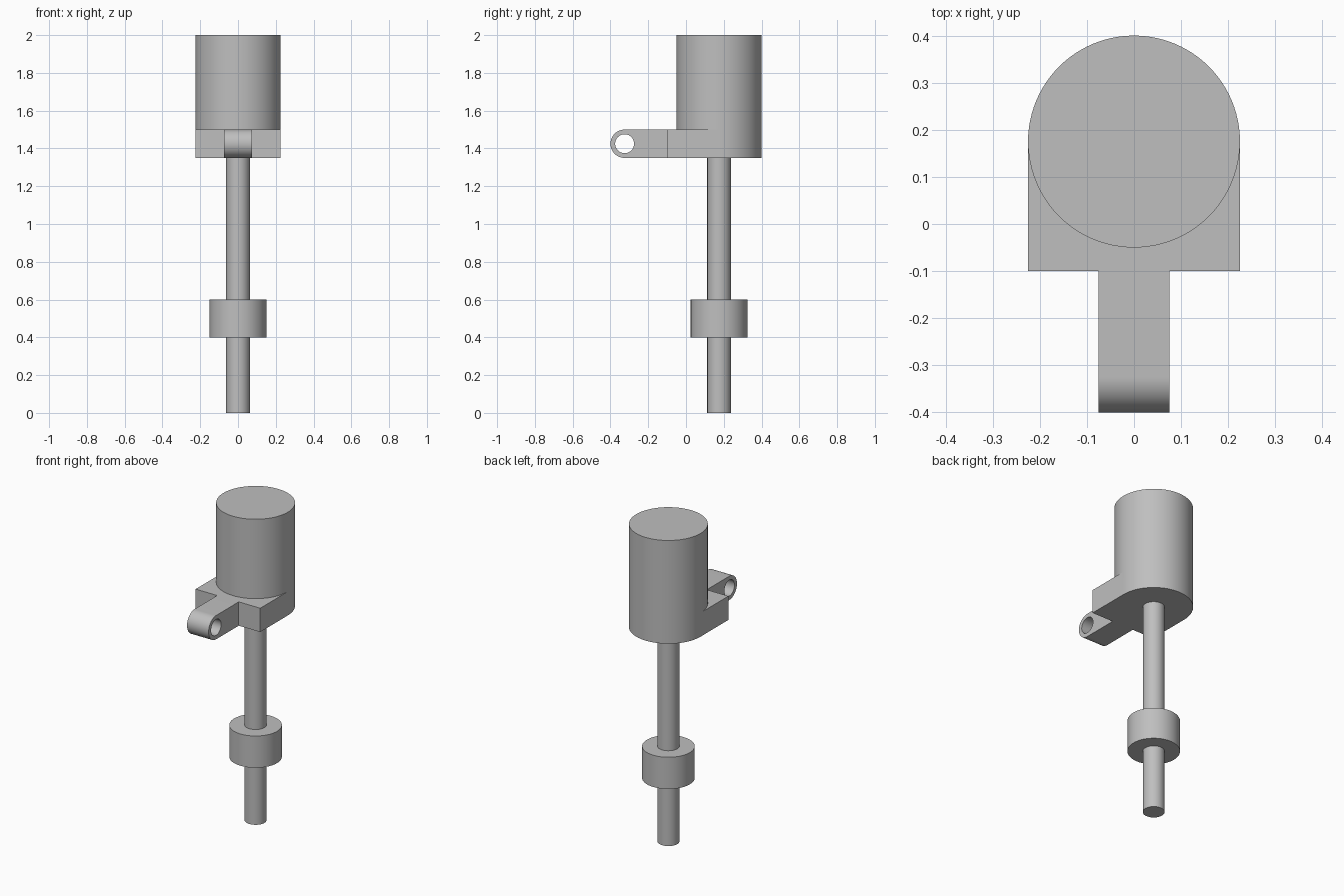
import bpy, bmesh
from math import pi, sin, cos, radians

default = bpy.data.objects.get("Cube")
if default:
    bpy.data.objects.remove(default)

grey = bpy.data.materials.new("plain_grey")
grey.use_nodes = True
colour = (0.52, 0.52, 0.52, 1)
grey.diffuse_color = colour
grey.node_tree.nodes["Principled BSDF"].inputs["Base Color"].default_value = colour

AXIS_Y = 0.175                   # shared axis of cylinder, shaft and collar
LOW, MID, TOP = 1.35, 1.5, 2.0   # plate underside, plate top, cylinder top
SIDES = 96


def finish(obj):
    obj.data.materials.clear()
    obj.data.materials.append(grey)
    bpy.ops.object.select_all(action="DESELECT")
    obj.select_set(True)
    bpy.context.view_layer.objects.active = obj
    bpy.ops.object.shade_smooth_by_angle(angle=radians(30))


def cylinder(name, radius, z0, z1):
    bpy.ops.mesh.primitive_cylinder_add(
        vertices=SIDES, radius=radius, depth=z1 - z0,
        location=(0, AXIS_Y, (z0 + z1) / 2))
    obj = bpy.context.object
    obj.name = name
    finish(obj)


def arc(cx, cy, r, start, end, steps):
    angles = [start + (end - start) * i / steps for i in range(steps + 1)]
    return [(cx + r * cos(a), cy + r * sin(a)) for a in angles]


bm = bmesh.new()


def face(points):
    bm.faces.new([bm.verts.new(p) for p in points])


def wall(path, z0, z1):
    for (ax, ay), (bx, by) in zip(path, path[1:]):
        face([(ax, ay, z0), (bx, by, z0), (bx, by, z1), (ax, ay, z1)])


# Housing: tall cylinder whose back half runs down into the base plate
R, LUG, FRONT = 0.225, 0.075, -0.1
back = arc(0, AXIS_Y, R, 0, pi, SIDES // 2)
front = arc(0, AXIS_Y, R, pi, 2 * pi, SIDES // 2)
left_edge = [back[0], (R, FRONT), (LUG, FRONT)]
right_edge = [(-x, y) for x, y in reversed(left_edge)]

wall(back, LOW, MID)
wall(back + front[1:], MID, TOP)
wall(left_edge, LOW, MID)
wall(right_edge, LOW, MID)
face([(x, y, TOP) for x, y in back + front[1:-1]])
face([(x, y, LOW) for x, y in back + right_edge[-2::-1] + left_edge[:0:-1]])
face([(x, y, MID) for x, y in front + left_edge[1:] + right_edge[:-1]])

# Lug: rounded bar with a cross hole, opening straight into the plate
LY, LZ, LR, HR = -0.325, 1.425, 0.075, 0.05
nose = arc(LY, LZ, LR, pi / 2, 3 * pi / 2, 32)
hole_front = arc(LY, LZ, HR, pi / 2, 3 * pi / 2, 32)
hole_rear = arc(LY, LZ, HR, -pi / 2, pi / 2, 32)


def strip(path):
    for a, b in zip(path, path[1:]):
        face([(-LUG, *a), (-LUG, *b), (LUG, *b), (LUG, *a)])


strip([(FRONT, MID)] + nose + [(FRONT, LOW)])
strip(hole_front + hole_rear[1:])
for x in (-LUG, LUG):
    for i in range(32):
        face([(x, *p) for p in (nose[i], nose[i + 1],
                                hole_front[i + 1], hole_front[i])])
    face([(x, *p) for p in [(FRONT, LOW), nose[-1]] + hole_rear
          + [nose[0], (FRONT, MID)]])

bmesh.ops.remove_doubles(bm, verts=bm.verts, dist=1e-5)
bmesh.ops.recalc_face_normals(bm, faces=bm.faces)
mesh = bpy.data.meshes.new("housing_with_lug")
bm.to_mesh(mesh)
bm.free()
housing = bpy.data.objects.new("housing_with_lug", mesh)
bpy.context.collection.objects.link(housing)
finish(housing)

# Shaft and its collar
cylinder("shaft", 0.0625, 0, LOW + 0.02)
cylinder("collar", 0.15, 0.4, 0.6)
